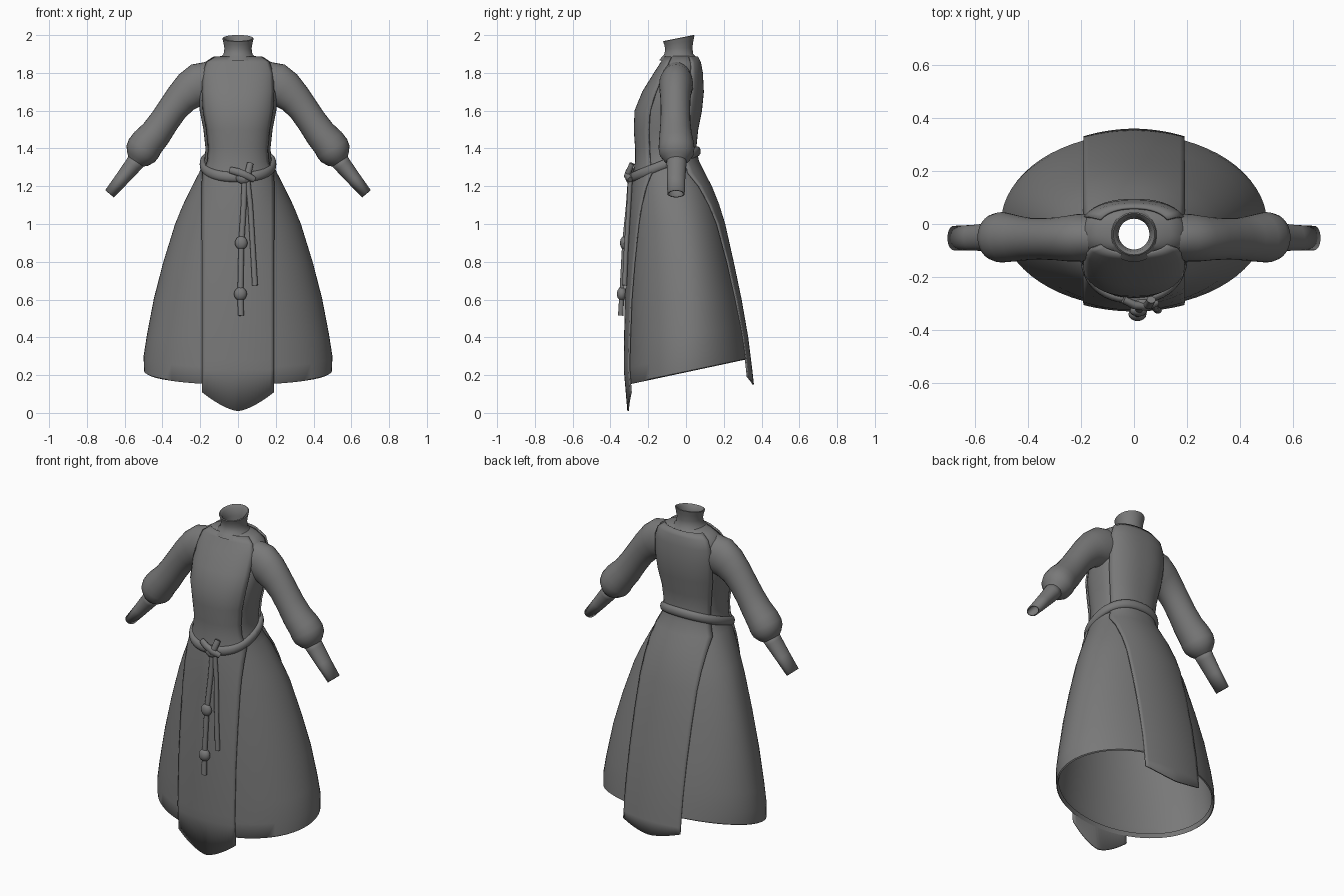
import bpy, bmesh, math
from mathutils import Vector

if "Cube" in bpy.data.objects:
    bpy.data.objects.remove(bpy.data.objects["Cube"])

cloth = bpy.data.materials.new("grey_cloth")
cloth.diffuse_color = (0.19, 0.19, 0.19, 1)
cloth.use_nodes = True
cloth.node_tree.nodes["Principled BSDF"].inputs["Base Color"].default_value = cloth.diffuse_color

# Body profile: z, half width, front y, back y, y of widest point, roundness
BODY = [
    (0.20, .497, -.315, .340, .01, 2), (0.28, .500, -.315, .330, .01, 2),
    (0.40, .482, -.313, .315, .01, 2), (0.60, .445, -.310, .280, .01, 2),
    (0.80, .395, -.300, .238, 0, 2), (1.00, .333, -.290, .193, -.02, 2),
    (1.10, .292, -.284, .162, -.04, 2), (1.20, .243, -.275, .122, -.06, 2.1),
    (1.27, .207, -.265, .085, -.08, 2.2), (1.33, .178, -.255, .055, -.10, 2.3),
    (1.40, .172, -.255, .040, -.10, 2.4), (1.50, .183, -.262, .050, -.10, 2.4),
    (1.60, .203, -.258, .070, -.09, 2.4), (1.70, .210, -.217, .080, -.07, 2.4),
    (1.80, .205, -.155, .075, -.05, 2.4), (1.85, .185, -.120, .065, -.04, 2.4),
    (1.88, .140, -.103, .050, -.035, 2.2), (1.89, .085, -.100, .035, -.033, 2)]


def body_at(z):
    if z <= BODY[0][0]:
        return BODY[0][1:]
    for a, b in zip(BODY, BODY[1:]):
        if z <= b[0]:
            t = (z - a[0]) / (b[0] - a[0])
            return [p + (q - p) * t for p, q in zip(a[1:], b[1:])]
    return BODY[-1][1:]


def make(name, rows, closed=True, caps=False, angle=40):
    """Skin a list of point rows into a smooth mesh object."""
    bm = bmesh.new()
    vs = [[bm.verts.new(p) for p in row] for row in rows]
    n = len(rows[0])
    for a, b in zip(vs, vs[1:]):
        for i in range(n if closed else n - 1):
            j = (i + 1) % n
            bm.faces.new((a[i], a[j], b[j], b[i]))
    if caps:
        bm.faces.new(vs[0][::-1])
        bm.faces.new(vs[-1])
    bmesh.ops.recalc_face_normals(bm, faces=bm.faces)
    me = bpy.data.meshes.new(name)
    bm.to_mesh(me)
    bm.free()
    me.materials.append(cloth)
    ob = bpy.data.objects.new(name, me)
    bpy.context.collection.objects.link(ob)
    bpy.ops.object.select_all(action='DESELECT')
    ob.select_set(True)
    bpy.context.view_layer.objects.active = ob
    bpy.ops.object.shade_smooth_by_angle(angle=math.radians(angle))
    return ob


def tube(name, path, n=16, caps=True):
    """Tube through (point, radius across, radius in y) stations."""
    rows = []
    for i, (p, ra, rb) in enumerate(path):
        d = Vector(path[min(i + 1, len(path) - 1)][0]) - Vector(path[max(i - 1, 0)][0])
        a = d.cross(Vector((0, 1, 0))).normalized()
        b = a.cross(d).normalized()
        rows.append([Vector(p) + a * ra * math.cos(t) + b * rb * math.sin(t)
                     for t in (2 * math.pi * k / n for k in range(n))])
    return make(name, rows, caps=caps)


def spow(v, e):
    return math.copysign(abs(v) ** e, v)


# Gown: torso and skirt in one, with a sloping hem turned inward
N = 64
rows = []
for z in [r[0] for r in BODY]:
    hx, yf, yb, cy, e = body_at(z)
    row = []
    for k in range(N):
        t = 2 * math.pi * k / N
        c, s = spow(math.cos(t), 2 / e), spow(math.sin(t), 2 / e)
        y = cy + s * ((yb - cy) if s > 0 else (cy - yf))
        drop = (0.22 + 0.21 * y - 0.20) * max(0, 1 - (z - 0.2) / 0.6)
        row.append(Vector((hx * c, y, z + drop)))
    rows.append(row)
lip = [Vector((p.x * .965, p.y * .965, p.z + .02)) for p in rows[0]]
hem = [Vector((p.x * .985, p.y * .985, p.z - .005)) for p in rows[0]]
make("gown", [lip, hem] + rows, angle=50)


# Long front and back panels hanging from the shoulders
def panel(name, side, low, rise):
    M = 20
    rows = []
    for z0 in [None, 0.20] + [r[0] for r in BODY[1:-1]]:
        row = []
        for k in range(M + 1):
            u = 2 * k / M - 1
            z = low + rise * abs(u) ** 1.5 if z0 is None else z0
            if z0 == 0.20:
                z += 0.03
            hx, yf, yb, cy, e = body_at(z)
            w = min(.19, .9 * hx)
            edge = yf if side < 0 else yb
            y = cy + (edge - cy) * (1 - abs(u * w / hx) ** e) ** (1 / e)
            y += side * .010 + .1 * max(0, .2 - z)
            row.append((u * w, y, z + .004 * (z > 1.8)))
        rows.append(row)
    ob = make(name, rows, closed=False)
    m = ob.modifiers.new("thickness", 'SOLIDIFY')
    m.thickness, m.offset = .009, 0


panel("front_panel", -1, .01, .10)
panel("back_panel", 1, .15, .04)

# Stand-up collar, tilted forward, with an inner wall
rows = []
for z, r, tilt in [(1.865, .105, 0), (1.885, .090, 0), (1.90, .076, 0), (1.93, .072, .05),
                   (1.96, .077, .14), (1.982, .083, .2), (1.985, .078, .2),
                   (1.975, .066, .2), (1.93, .058, .1), (1.87, .060, 0)]:
    rows.append([(r * math.cos(t), -.038 + r * math.sin(t), z + tilt * r * math.sin(t))
                 for t in (2 * math.pi * k / 40 for k in range(40))])
make("collar", rows, angle=60)

# Gathered sleeves and fitted cuffs, mirrored
sleeve = tube("sleeve", [
    ((.150, -.050, 1.750), .110, .085), ((.205, -.052, 1.737), .115, .090),
    ((.250, -.055, 1.710), .103, .086), ((.300, -.056, 1.665), .088, .080),
    ((.345, -.056, 1.610), .080, .078), ((.390, -.056, 1.545), .079, .079),
    ((.435, -.055, 1.480), .083, .085), ((.478, -.052, 1.432), .089, .092),
    ((.500, -.050, 1.400), .092, .095), ((.516, -.050, 1.370), .086, .090),
    ((.532, -.050, 1.345), .066, .070), ((.546, -.050, 1.325), .040, .045)], 28, False)
cuff = tube("cuff", [
    ((.530, -.050, 1.345), .050, .054), ((.555, -.050, 1.312), .046, .052),
    ((.615, -.052, 1.238), .038, .048), ((.680, -.053, 1.160), .030, .046)], 28, False)
m = cuff.modifiers.new("thickness", 'SOLIDIFY')
m.thickness, m.offset = .007, -1
for ob in (sleeve, cuff):
    ob.modifiers.new("mirror", 'MIRROR')

# Rope belt dipping toward the front
rows = []
for k in range(49):
    t = 2 * math.pi * k / 48
    c, s = math.cos(t), math.sin(t)
    p = Vector((.185 * spow(c, .87), -.11 + spow(s, .87) * (.17 if s > 0 else .172), 0))
    p.z = 1.361 + .4 * p.y
    out = Vector((c, s, 0))
    rows.append([p + out * .018 * math.cos(a) + Vector((0, 0, .027 * math.sin(a)))
                 for a in (2 * math.pi * j / 14 for j in range(14))])
make("belt", rows)


# Belt knot: crossed loops around a centre
def ball(name, p, rx, ry, rz):
    path = [((p[0], p[1], p[2] - rz * math.cos(a)), rx * math.sin(a), ry * math.sin(a))
            for a in (math.pi * (k + .3) / 10.6 for k in range(11))]
    tube(name, path)


ball("knot_core", (.03, -.295, 1.245), .042, .025, .034)
tube("knot_wrap", [((-.04, -.285, 1.285), .018, .014), ((.0, -.305, 1.275), .020, .016),
                   ((.05, -.312, 1.255), .020, .016), ((.085, -.295, 1.235), .016, .014)])
tube("knot_tail", [((.03, -.305, 1.235), .018, .015), ((.055, -.305, 1.275), .018, .015),
                   ((.065, -.285, 1.32), .017, .014)])

# Hanging cords with tied knots
tube("long_cord", [((.035, -.295, 1.24), .015, .013), ((.03, -.305, 1.1), .015, .013),
                   ((.018, -.325, .90), .015, .013), ((.013, -.338, .66), .015, .013),
                   ((.015, -.346, .515), .016, .014)])
tube("short_cord", [((.05, -.295, 1.24), .014, .012), ((.065, -.302, 1.1), .014, .012),
                    ((.08, -.318, .85), .014, .012), ((.09, -.325, .675), .015, .013)])
ball("upper_cord_knot", (.017, -.327, .90), .033, .022, .036)
ball("lower_cord_knot", (.013, -.340, .63), .034, .026, .036)
